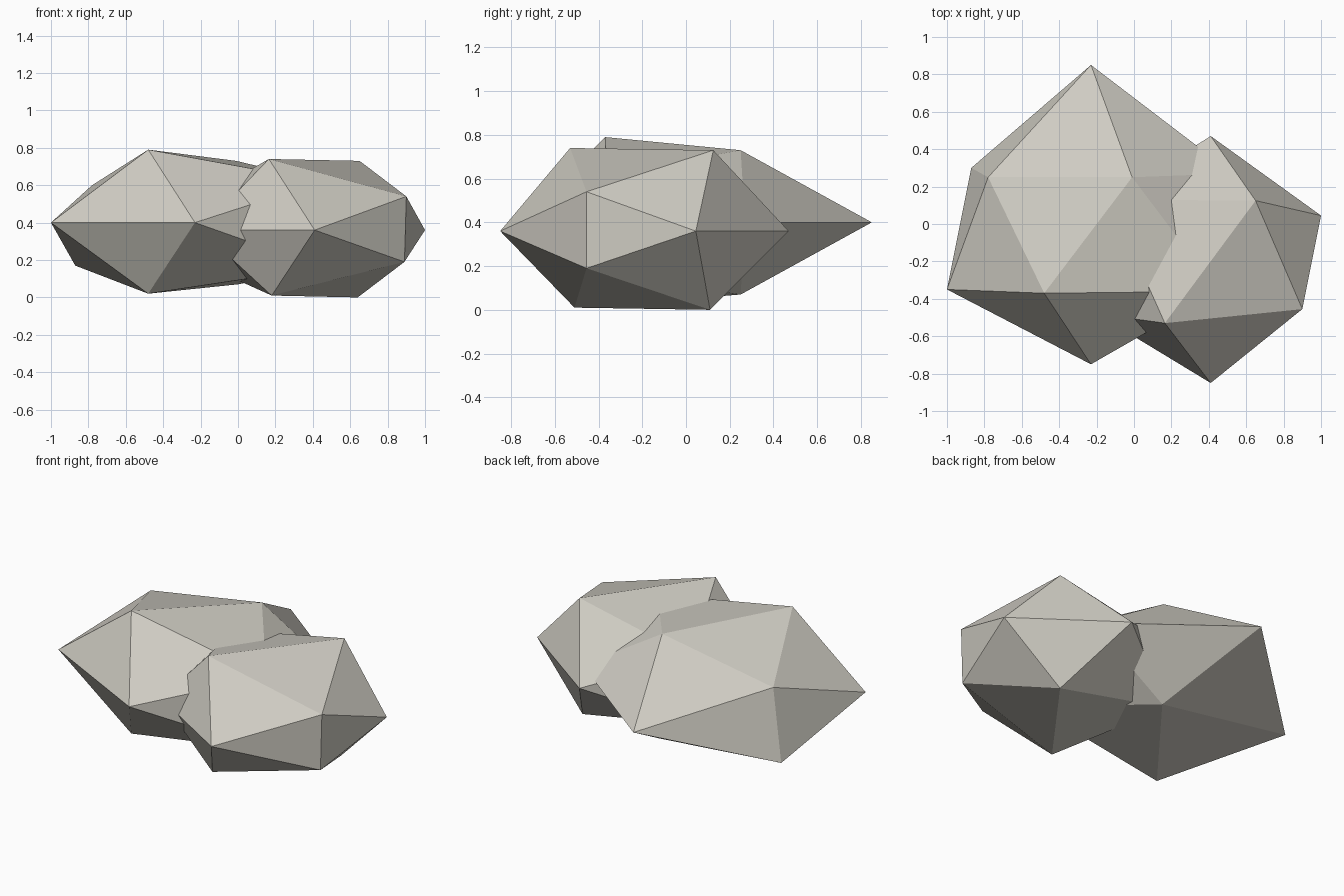
import bpy

if "Cube" in bpy.data.objects:
    bpy.data.objects.remove(bpy.data.objects["Cube"])

# Single stone colour
stone = bpy.data.materials.new("pale stone")
stone.diffuse_color = (0.62, 0.60, 0.54, 1)
stone.use_nodes = True
stone.node_tree.nodes["Principled BSDF"].inputs["Base Color"].default_value = stone.diffuse_color


def boulder(name, front, front_ring, back_ring, back):
    """Faceted rock: two tips along y joined by two staggered rings of five."""
    verts = [front] + front_ring + back_ring + [back]
    faces = []
    for i in range(5):
        j = (i + 1) % 5
        f0, f1, b0, b1 = 1 + i, 1 + j, 6 + i, 6 + j
        faces += [(0, f0, f1), (f0, b0, f1), (f1, b0, b1), (11, b1, b0)]
    faces = [f[::-1] for f in faces]
    mesh = bpy.data.meshes.new(name)
    mesh.from_pydata(verts, [], [f[::-1] for f in faces])
    mesh.materials.append(stone)
    obj = bpy.data.objects.new(name, mesh)
    bpy.context.collection.objects.link(obj)
    return obj


# Rings run clockwise as seen from the back: left, top, right, bottom
boulder(
    "large_left_boulder",
    (-0.23, -0.75, 0.40),
    [(-1.0, -0.35, 0.40), (-0.48, -0.37, 0.79), (0.45, -0.36, 0.62),
     (0.45, -0.36, 0.16), (-0.48, -0.37, 0.02)],
    [(-0.78, 0.25, 0.60), (-0.01, 0.25, 0.73), (0.53, 0.27, 0.40),
     (0.0, 0.25, 0.07), (-0.87, 0.30, 0.17)],
    (-0.23, 0.85, 0.40))

boulder(
    "small_right_boulder",
    (0.41, -0.85, 0.36),
    [(-0.2, -0.48, 0.36), (0.165, -0.53, 0.74), (0.90, -0.455, 0.54),
     (0.89, -0.455, 0.19), (0.18, -0.51, 0.01)],
    [(-0.13, 0.13, 0.57), (0.65, 0.125, 0.73), (1.0, 0.045, 0.36),
     (0.64, 0.11, 0.0), (-0.13, 0.13, 0.15)],
    (0.41, 0.47, 0.36))

# Make all facets face outwards
import bmesh
for obj in bpy.context.collection.objects:
    bm = bmesh.new()
    bm.from_mesh(obj.data)
    bmesh.ops.recalc_face_normals(bm, faces=bm.faces)
    bm.to_mesh(obj.data)
    bm.free()
